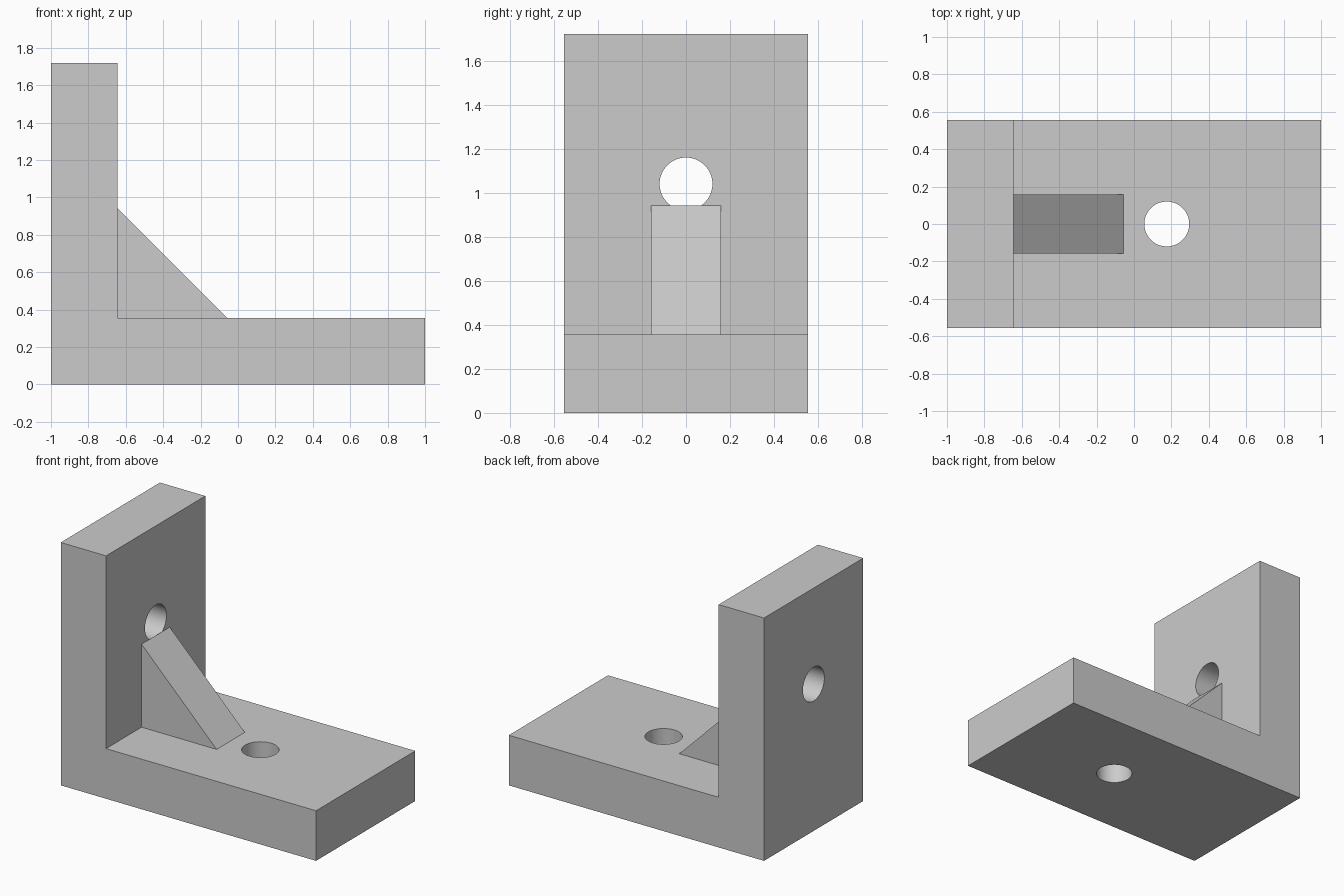
import bpy
import bmesh
from math import pi, radians

if "Cube" in bpy.data.objects:
    bpy.data.objects.remove(bpy.data.objects["Cube"], do_unlink=True)

HALF_WIDTH = 0.555   # bracket half depth along y
THICK = 0.355        # plate thickness
HEIGHT = 1.72
INNER_X = -1 + THICK
GUSSET = 0.588       # gusset leg length
HOLE_R = 0.12

grey = bpy.data.materials.new("light_grey")
grey.use_nodes = True
grey.diffuse_color = (0.6, 0.6, 0.6, 1)
grey.node_tree.nodes["Principled BSDF"].inputs["Base Color"].default_value = (0.6, 0.6, 0.6, 1)


def extrude_profile(name, points, half):
    """Extrude an x-z outline along y, centred on y = 0."""
    bm = bmesh.new()
    face = bm.faces.new([bm.verts.new((x, -half, z)) for x, z in points])
    new = bmesh.ops.extrude_face_region(bm, geom=[face])["geom"]
    bmesh.ops.translate(bm, vec=(0, 2 * half, 0),
                        verts=[v for v in new if isinstance(v, bmesh.types.BMVert)])
    bmesh.ops.recalc_face_normals(bm, faces=bm.faces)
    mesh = bpy.data.meshes.new(name)
    bm.to_mesh(mesh)
    bm.free()
    mesh.materials.append(grey)
    obj = bpy.data.objects.new(name, mesh)
    bpy.context.collection.objects.link(obj)
    return obj


def drill(obj, location, rotation):
    """Cut a round through hole and remove the cutter."""
    bpy.ops.mesh.primitive_cylinder_add(vertices=64, radius=HOLE_R, depth=2 * THICK,
                                        location=location, rotation=rotation)
    cutter = bpy.context.object
    cutter.hide_render = True
    cutter.data.materials.append(grey)
    cut = obj.modifiers.new("hole", "BOOLEAN")
    cut.operation = "DIFFERENCE"
    cut.solver = "EXACT"
    cut.object = cutter
    bpy.ops.object.select_all(action="DESELECT")
    obj.select_set(True)
    bpy.context.view_layer.objects.active = obj
    bpy.ops.object.modifier_apply(modifier=cut.name)
    bpy.data.objects.remove(cutter, do_unlink=True)


# L-shaped body: base plate and upright wall
body = extrude_profile("angle_bracket", [
    (-1, 0), (1, 0), (1, THICK), (INNER_X, THICK), (INNER_X, HEIGHT), (-1, HEIGHT)], HALF_WIDTH)

# Bolt holes in the base and the wall
drill(body, (0.175, 0, THICK / 2), (0, 0, 0))
drill(body, (-1 + THICK / 2, 0, 1.04), (0, pi / 2, 0))
bpy.ops.object.shade_smooth_by_angle(angle=radians(30))

# Triangular stiffening rib in the corner
extrude_profile("gusset", [
    (INNER_X, THICK), (INNER_X + GUSSET, THICK), (INNER_X, THICK + GUSSET)], 0.158)
